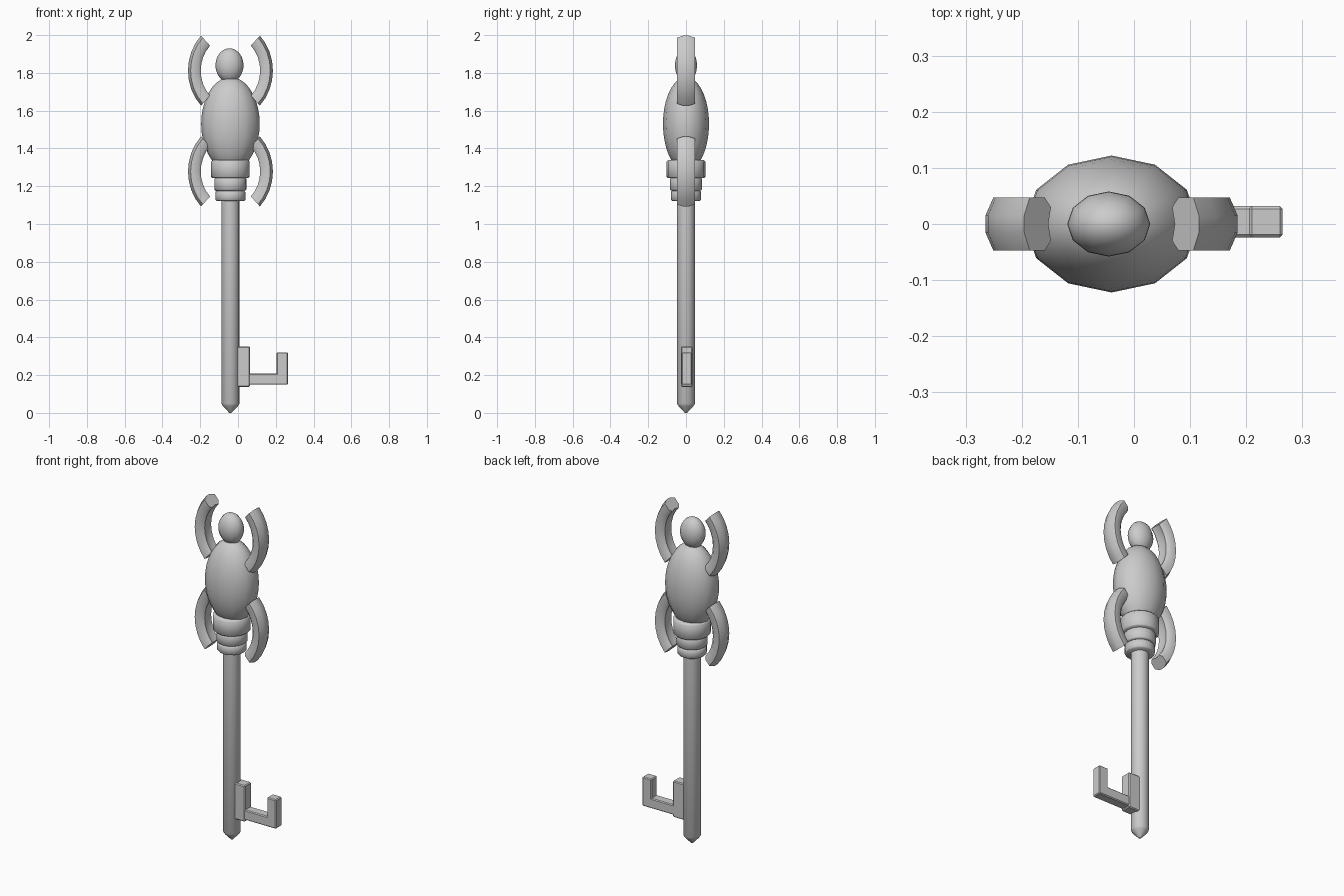
import bpy, bmesh
from math import sin, cos, pi, radians

if "Cube" in bpy.data.objects:
    bpy.data.objects.remove(bpy.data.objects["Cube"])

AX = -0.04  # x of the shaft axis


def make(name, bm, angle=None):
    bmesh.ops.recalc_face_normals(bm, faces=bm.faces)
    me = bpy.data.meshes.new(name)
    bm.to_mesh(me)
    bm.free()
    ob = bpy.data.objects.new(name, me)
    bpy.context.collection.objects.link(ob)
    if angle:
        bpy.ops.object.select_all(action='DESELECT')
        ob.select_set(True)
        bpy.context.view_layer.objects.active = ob
        bpy.ops.object.shade_smooth_by_angle(angle=radians(angle))
    return ob


def lathe(name, profile, n, angle=40):
    """Closed turned part from (radius, z) points, bottom to top."""
    bm = bmesh.new()
    rings = [[bm.verts.new((AX + r * cos(2 * pi * i / n), r * sin(2 * pi * i / n), z))
              for i in range(n)] for r, z in profile]
    for a, b in zip(rings, rings[1:]):
        for i in range(n):
            j = (i + 1) % n
            bm.faces.new((a[i], a[j], b[j], b[i]))
    bm.faces.new(rings[0])
    bm.faces.new(rings[-1])
    return make(name, bm, angle)


def ellipsoid(name, centre, radii):
    bm = bmesh.new()
    bmesh.ops.create_uvsphere(bm, u_segments=12, v_segments=18, radius=1)
    bmesh.ops.scale(bm, vec=radii, verts=bm.verts)
    bmesh.ops.translate(bm, vec=centre, verts=bm.verts)
    make(name, bm, 60)


def box(name, x0, x1, z0, z1, yc, hy):
    bm = bmesh.new()
    bmesh.ops.create_cube(bm, size=1)
    bmesh.ops.scale(bm, vec=(x1 - x0, 2 * hy, z1 - z0), verts=bm.verts)
    bmesh.ops.translate(bm, vec=((x0 + x1) / 2, yc, (z0 + z1) / 2), verts=bm.verts)
    bmesh.ops.bevel(bm, geom=bm.edges[:], offset=0.005, segments=1, affect='EDGES')
    make(name, bm)


def arm(name, side, zc):
    """Quarter-ring arm bowing outwards, with a grooved inner side."""
    section = [(0.0375, -0.015), (0.0375, 0.015), (0.022, 0.047), (-0.02, 0.047),
               (-0.0375, 0.03), (-0.03, 0), (-0.0375, -0.03), (-0.02, -0.047), (0.022, -0.047)]
    bm = bmesh.new()
    rings = []
    for k in range(9):
        t = -pi / 4 + k * pi / 16
        rings.append([bm.verts.new((AX + side * (-0.011 + 0.9 * (0.2245 + r) * cos(t)), y,
                                    zc + (0.2245 + r) * sin(t))) for r, y in section])
    n = len(section)
    for a, b in zip(rings, rings[1:]):
        for i in range(n):
            j = (i + 1) % n
            bm.faces.new((a[i], a[j], b[j], b[i]))
    bm.faces.new(rings[0])
    bm.faces.new(rings[-1])
    make(name, bm, 50)


# Shaft with pointed tip
lathe("shaft", [(0.006, 0.0), (0.04, 0.036), (0.048, 0.05), (0.048, 1.15)], 16)

# Stepped collars under the body
for i, (r, z0, z1) in enumerate([(0.08, 1.122, 1.176), (0.085, 1.176, 1.246), (0.102, 1.243, 1.338)]):
    b = 0.007
    lathe(f"collar_{i + 1}", [(r - b, z0), (r, z0 + b), (r, z1 - b), (r - b, z1)], 16, 50)

# Body and head
ellipsoid("body", (AX, 0, 1.53), (0.155, 0.122, 0.248))
ellipsoid("head", (-0.045, 0, 1.84), (0.074, 0.058, 0.09))

# Four curved arms
for side, s in ((-1, "left"), (1, "right")):
    arm(f"upper_arm_{s}", side, 1.812)
    arm(f"lower_arm_{s}", side, 1.278)

# Key bit: plate, bar and tooth
box("bit_plate", -0.012, 0.063, 0.138, 0.352, 0.004, 0.031)
box("bit_bar", 0.03, 0.263, 0.149, 0.208, 0.004, 0.028)
box("bit_tooth", 0.205, 0.265, 0.149, 0.321, 0.004, 0.028)
